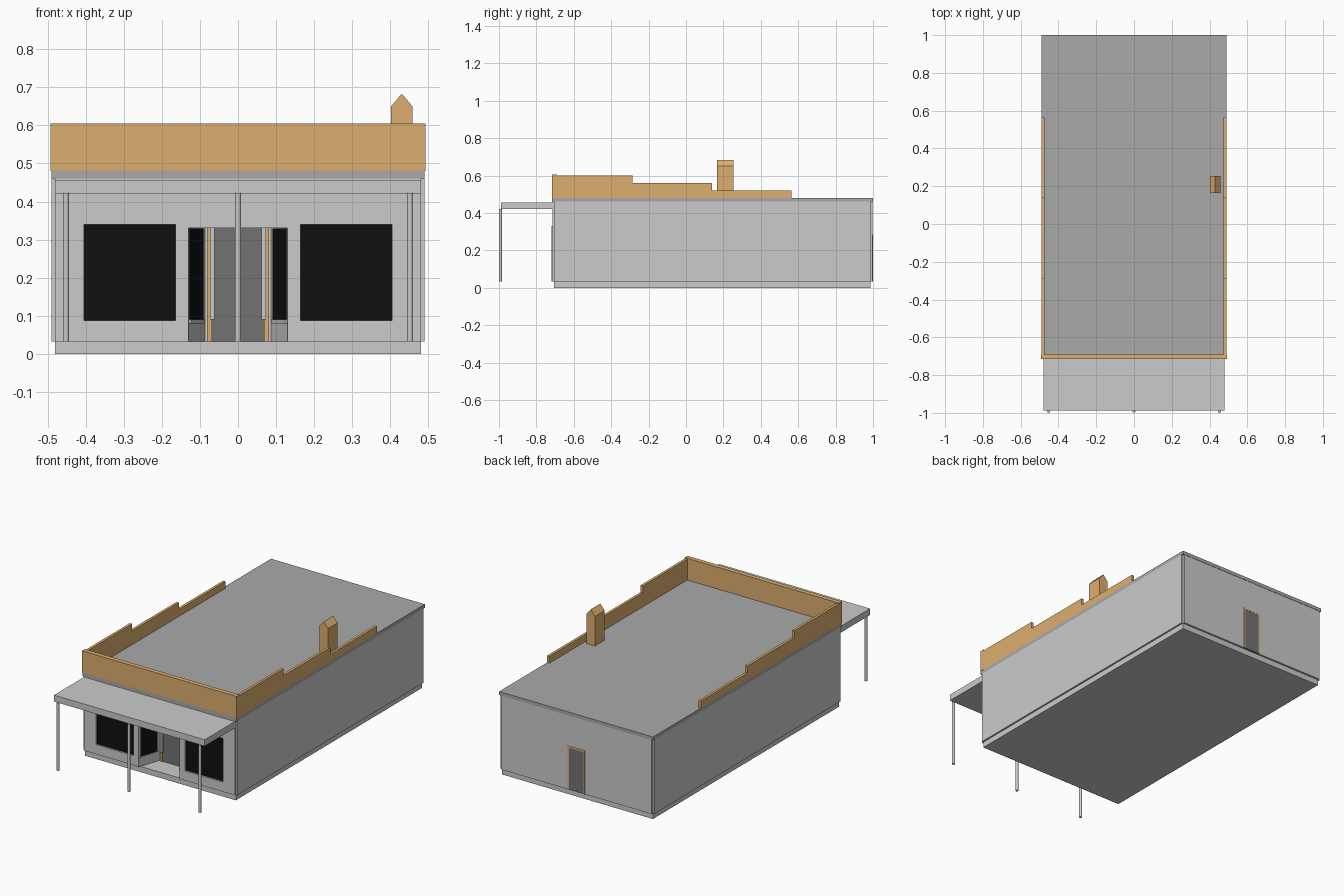
import bpy, bmesh, math
from mathutils import Vector

if "Cube" in bpy.data.objects:
    bpy.data.objects.remove(bpy.data.objects["Cube"])


def material(name, rgb):
    m = bpy.data.materials.new(name)
    m.diffuse_color = (*rgb, 1)
    m.use_nodes = True
    m.node_tree.nodes["Principled BSDF"].inputs["Base Color"].default_value = m.diffuse_color
    return m


WOOD = material("tan_trim", (0.72, 0.43, 0.16))
ROOF = material("roof_grey", (0.40, 0.40, 0.40))
BASE = material("base_grey", (0.52, 0.52, 0.52))
DARK = material("door_grey", (0.17, 0.17, 0.17))
GLASS = material("black_glass", (0.005, 0.005, 0.005))


def extrude(name, pts, axis, a, b, mat=None, mirror=False):
    """Extrude a 2D profile from a to b along the given axis."""
    def place(p, t):
        return {"x": (t, p[0], p[1]), "y": (p[0], t, p[1]), "z": (p[0], p[1], t)}[axis]
    bm = bmesh.new()
    lo = [bm.verts.new(place(p, a)) for p in pts]
    hi = [bm.verts.new(place(p, b)) for p in pts]
    bm.faces.new(lo)
    bm.faces.new(hi)
    n = len(pts)
    for i in range(n):
        j = (i + 1) % n
        bm.faces.new((lo[i], lo[j], hi[j], hi[i]))
    bmesh.ops.recalc_face_normals(bm, faces=bm.faces)
    me = bpy.data.meshes.new(name)
    bm.to_mesh(me)
    bm.free()
    ob = bpy.data.objects.new(name, me)
    bpy.context.collection.objects.link(ob)
    if mat:
        me.materials.append(mat)
    if mirror:
        ob.modifiers.new("Mirror", "MIRROR")
    return ob


def box(name, x0, x1, y0, y1, z0, z1, mat=None, mirror=False):
    return extrude(name, [(x0, y0), (x1, y0), (x1, y1), (x0, y1)], "z", z0, z1, mat, mirror)


def cut(target, cutter):
    cutter.hide_render = True
    cutter.hide_viewport = True
    cutter.display_type = "WIRE"
    m = target.modifiers.new("Cut", "BOOLEAN")
    m.operation = "DIFFERENCE"
    m.solver = "EXACT"
    m.object = cutter


# Foundation
box("foundation", -.48, .48, -.705, .987, 0, .033, BASE)

# Walls with small notches at the corners
X, x, F, f, B, b = .49, .48, -.715, -.705, .998, .987
plan = [(-x, F), (x, F), (x, f), (X, f), (X, b), (x, b),
        (x, B), (-x, B), (-x, b), (-X, b), (-X, f), (-x, f)]
walls = extrude("walls", plan, "z", .033, .46)

# Tapered shop entrance and window openings
cut(walls, extrude("entry_cutter", [(-.13, -.75), (.13, -.75), (.13, F), (.087, -.585),
                                    (-.087, -.585), (-.13, F)], "z", .02, .33))
for s, side in ((-1, "left"), (1, "right")):
    x0, x1 = sorted((s * .164, s * .404))
    cut(walls, box(side + "_window_cutter", x0, x1, -.75, -.703, .088, .34))
    box(side + "_shop_window", x0, x1, -.706, -.700, .088, .34, GLASS)

# Entrance: front posts, angled side glass, sills, door frame, inner mullions
box("entry_post", .13, .145, -.718, -.705, .033, .33, mirror=True)
extrude("entry_side_glass", [(.125, -.707), (.129, -.707), (.095, -.60), (.091, -.60)],
        "z", .09, .329, GLASS, True)
extrude("entry_sill", [(.123, -.711), (.131, -.711), (.093, -.595), (.086, -.595)],
        "z", .080, .090, None, True)
box("entry_mullion", .062, .074, -.603, -.591, .09, .33, mirror=True)
box("front_door_frame", .068, .082, -.594, -.584, .033, .33, WOOD, True)
box("front_door", -.068, .068, -.589, -.580, .033, .33, DARK)

# Back door with frame
box("back_door", -.046, .046, .99, .999, .033, .275, DARK)
box("back_door_jamb", .046, .055, .99, 1.0, .033, .275, WOOD, True)
box("back_door_head", -.055, .055, .99, 1.0, .275, .284, WOOD)

# Roof slab
box("roof", -.49, .49, -.716, 1.0, .46, .48, ROOF)

# Stepped parapet
box("front_parapet", -.492, .492, -.716, -.69, .48, .605, WOOD)
extrude("side_parapet", [(-.69, .48), (.565, .48), (.565, .52), (.14, .52), (.14, .56),
                         (-.285, .56), (-.285, .60), (-.69, .60)],
        "x", .475, .49, WOOD, True)

# Chimney with a peaked top
extrude("chimney", [(.402, .48), (.458, .48), (.458, .65), (.43, .683), (.402, .65)],
        "y", .165, .253, WOOD)

# Canopy and its round posts
box("canopy", -.48, .48, -.988, -.715, .42, .457)
ring = [(math.cos(i * math.tau / 12) * .008, math.sin(i * math.tau / 12) * .008) for i in range(12)]
for cx, side in ((-.452, "left"), (0, "middle"), (.452, "right")):
    extrude(side + "_canopy_post", [(cx + p, -.992 + q) for p, q in ring], "z", .033, .422)
